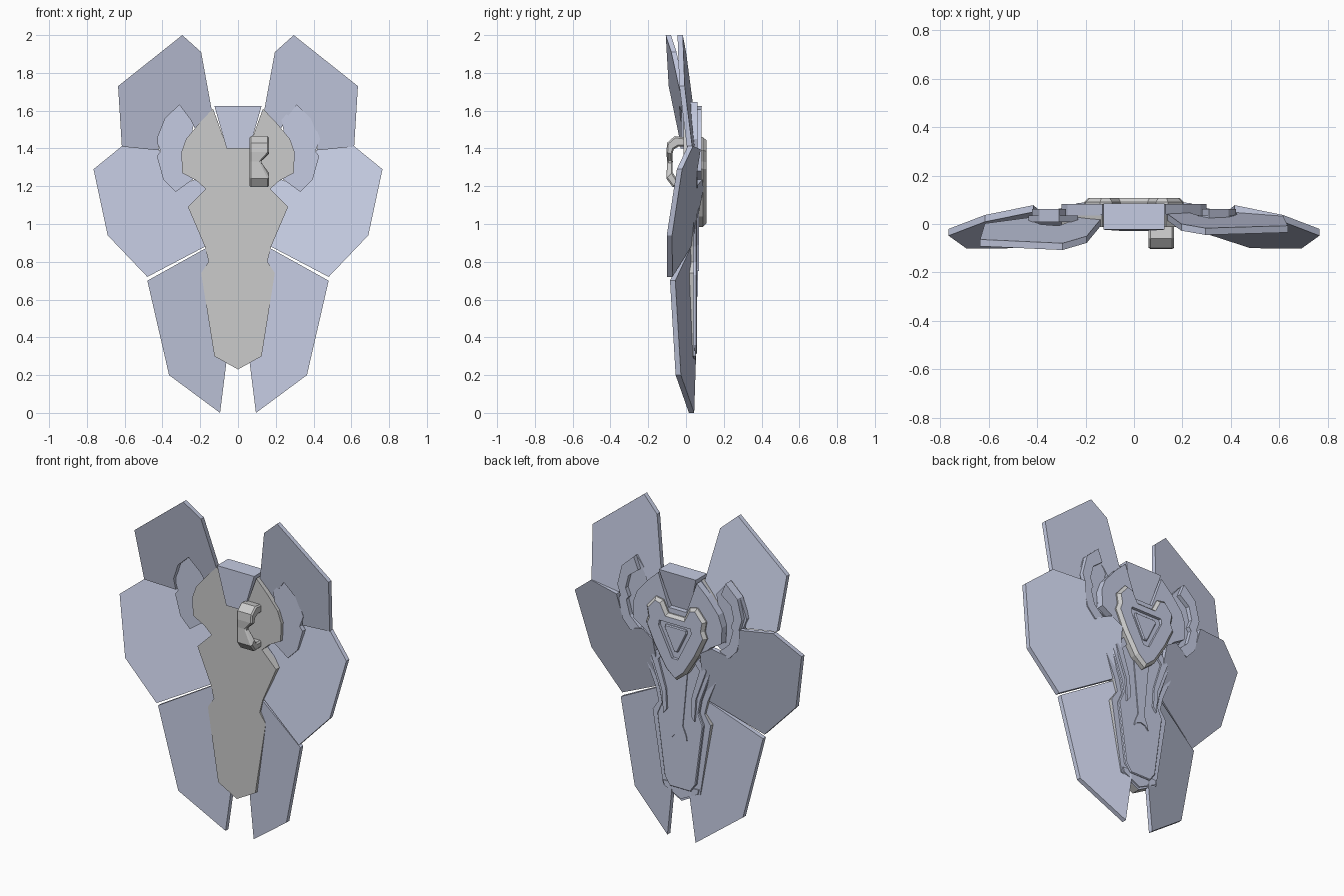
import bpy, bmesh

if "Cube" in bpy.data.objects:
    bpy.data.objects.remove(bpy.data.objects["Cube"])

blue = bpy.data.materials.new("blue_plate")
blue.diffuse_color = (.56, .60, .76, 1)
blue.use_nodes = True
blue.node_tree.nodes["Principled BSDF"].inputs["Base Color"].default_value = blue.diffuse_color
grey = bpy.data.materials.new("grey_trim")
grey.diffuse_color = (.62, .62, .6, 1)
grey.use_nodes = True
grey.node_tree.nodes["Principled BSDF"].inputs["Base Color"].default_value = grey.diffuse_color


def make_object(name, bm, mat):
    bmesh.ops.recalc_face_normals(bm, faces=bm.faces)
    me = bpy.data.meshes.new(name)
    bm.to_mesh(me)
    bm.free()
    if mat:
        me.materials.append(mat)
    ob = bpy.data.objects.new(name, me)
    bpy.context.collection.objects.link(ob)
    return ob


def slab(name, pts, front, back, chamfer=0.0, mat=blue):
    """Solid from an (x, z) outline; front/back are functions of (x, z) or plain y values."""
    f = front if callable(front) else (lambda x, z: front)
    b = back if callable(back) else (lambda x, z: back)
    bm = bmesh.new()
    lo = [bm.verts.new((x, f(x, z), z)) for x, z in pts]
    hi = [bm.verts.new((x, b(x, z) - chamfer, z)) for x, z in pts]
    n = len(pts)
    bm.faces.new(lo)
    top = bm.faces.new(hi)
    for i in range(n):
        j = (i + 1) % n
        bm.faces.new((lo[i], lo[j], hi[j], hi[i]))
    bmesh.ops.recalc_face_normals(bm, faces=bm.faces)
    if chamfer:
        bmesh.ops.inset_region(bm, faces=[top], thickness=chamfer, depth=chamfer)
    return make_object(name, bm, mat)


def sym(half):
    """Full outline from the right half, listed top to bottom."""
    return half + [(-x, z) for x, z in reversed(half) if abs(x) > 1e-6]


def pair(name, pts, front, back, chamfer=0.0):
    for side, s in (("right", 1), ("left", -1)):
        slab(f"{name}_{side}", [(s * x, z) for x, z in pts], front, back, chamfer)


def panel(name, pts, s, a, b, c, t=0.028):
    """Tilted flat plate y = a + b|x| + c z."""
    f = lambda x, z: a + b * abs(x) + c * z
    slab(name, [(s * x, z) for x, z in pts], f, lambda x, z: f(x, z) + t)


# wing panels: upper ones tilt differently left and right
upper = [(.295, 2.0), (.635, 1.73), (.615, 1.41), (.42, 1.39), (.425, 1.46), (.385, 1.56),
         (.31, 1.63), (.25, 1.55), (.2, 1.45), (.13, 1.5), (.135, 1.58), (.195, 1.91)]
middle = [(.615, 1.412), (.765, 1.29), (.69, .94), (.48, .72), (.165, .885), (.15, 1.02),
          (.16, 1.19), (.23, 1.235), (.33, 1.2), (.39, 1.26), (.415, 1.395)]
lower = [(.165, .875), (.48, .70), (.365, .20), (.095, 0), (.06, .28), (.1, .6)]
panel("upper_panel_right", upper, 1, .2145, -.066, -.12)
panel("upper_panel_left", upper, -1, .326, -.113, -.2)
for side, s in (("right", 1), ("left", -1)):
    panel("middle_panel_" + side, middle, s, -.138, -.22, .2)
    panel("lower_panel_" + side, lower, s, .04, -.26, 0)

# side braces: flat plate with raised C-shaped rim on the back
pair("brace_plate", [(.31, 1.645), (.39, 1.57), (.435, 1.45), (.41, 1.385), (.43, 1.36),
                     (.395, 1.235), (.33, 1.17), (.22, 1.25), (.24, 1.3), (.24, 1.5),
                     (.23, 1.55)], .008, .036)
pair("brace_rim", [(.31, 1.645), (.39, 1.57), (.42, 1.45), (.4, 1.385), (.415, 1.36),
                   (.385, 1.25), (.33, 1.19), (.27, 1.22), (.335, 1.28), (.36, 1.37),
                   (.345, 1.39), (.365, 1.44), (.345, 1.52), (.28, 1.57)], .034, .062)

# spine base
spine = [(.06, 1.41), (.132, 1.61), (.2, 1.54), (.275, 1.45), (.3, 1.38), (.295, 1.27), (.22, 1.23),
         (.17, 1.185), (.265, 1.09), (.175, .88), (.155, .8), (.195, .74), (.125, .3), (0, .23)]
slab("spine_base", sym(spine), -.012, .036, mat=grey)
slab("spine_cover", sym(spine), .034, .042)

# round upper plate behind the emblem
slab("upper_plate", sym([(.06, 1.41), (.13, 1.605), (.2, 1.54), (.275, 1.45), (.3, 1.38),
                         (.295, 1.28), (.22, 1.235), (.17, 1.185), (.09, 1.12)]), .04, .082)

# keystone wedge filling the top notch
slab("keystone", [(-.125, 1.625), (.125, 1.625), (.06, 1.4), (-.06, 1.4)],
     lambda x, z: -.028 + (z - 1.4) * .02, lambda x, z: .05 + (z - 1.4) * .15)

# emblem shield with grey bevels and a triangular recess
emblem = slab("emblem", sym([(.055, 1.38), (.09, 1.45), (.14, 1.46), (.2, 1.39), (.19, 1.33),
                             (.205, 1.29), (.15, 1.17), (.07, 1.04), (0, .985)]), .05, .108, .018)
emblem.data.materials.append(grey)
for p in emblem.data.polygons:
    p.material_index = 0 if p.normal.y > .95 else 1
cutter = slab("emblem_cutter", [(-.105, 1.33), (.105, 1.33), (.11, 1.3), (.02, 1.12),
                                (-.02, 1.12), (-.11, 1.3)], .09, .2)
cutter.hide_render = True
cutter.hide_set(True)
cut = emblem.modifiers.new("recess", 'BOOLEAN')
cut.object = cutter
cut.operation = 'DIFFERENCE'
cut.solver = 'EXACT'
slab("emblem_core", [(-.07, 1.31), (.07, 1.31), (.075, 1.29), (.012, 1.16),
                     (-.012, 1.16), (-.075, 1.29)], .085, .102, .006)

# lower spine layers
slab("spine_panel", sym([(.12, 1.18), (.215, 1.085), (.14, .88), (.125, .8), (.155, .73),
                         (.105, .36), (.07, .31)]), .04, .058, .005)
pair("spine_rail", [(.1, 1.18), (.185, 1.08), (.115, .89), (.105, .75), (.082, .78),
                    (.088, .9), (.14, 1.07), (.07, 1.15)], .055, .07)
slab("spine_blade", sym([(.06, 1.1), (.022, .7), (.045, .645), (.05, .615), (.028, .64),
                         (0, .648)]), .055, .064)
slab("spine_tip", sym([(.12, .33), (.112, .3), (0, .245)]), .04, .05)

# grip on the front: C-shaped loop with a notched waist
outer = [(.02, 1.455), (-.06, 1.465), (-.1, 1.43), (-.104, 1.38), (-.1, 1.33), (-.104, 1.24),
         (-.07, 1.195), (.02, 1.2)]
inner = [(.02, 1.41), (-.04, 1.41), (-.065, 1.395), (-.072, 1.37), (-.07, 1.33), (-.072, 1.275),
         (-.05, 1.24), (.02, 1.24)]
bm = bmesh.new()
rows = []
for o, i in zip(outer, inner):
    right = .12 if abs(o[1] - 1.33) < .001 else .165
    rows.append([bm.verts.new((x, y, z)) for x, (y, z) in
                 ((.06, o), (right, o), (right, i), (.06, i))])
for a, b in zip(rows, rows[1:]):
    for k in range(4):
        m = (k + 1) % 4
        bm.faces.new((a[k], a[m], b[m], b[k]))
bm.faces.new(rows[0])
bm.faces.new(rows[-1])
grip = make_object("grip", bm, grey)
bev = grip.modifiers.new("edge", 'BEVEL')
bev.width = .008
bev.segments = 1
bev.limit_method = 'ANGLE'
bev.angle_limit = 1.0
